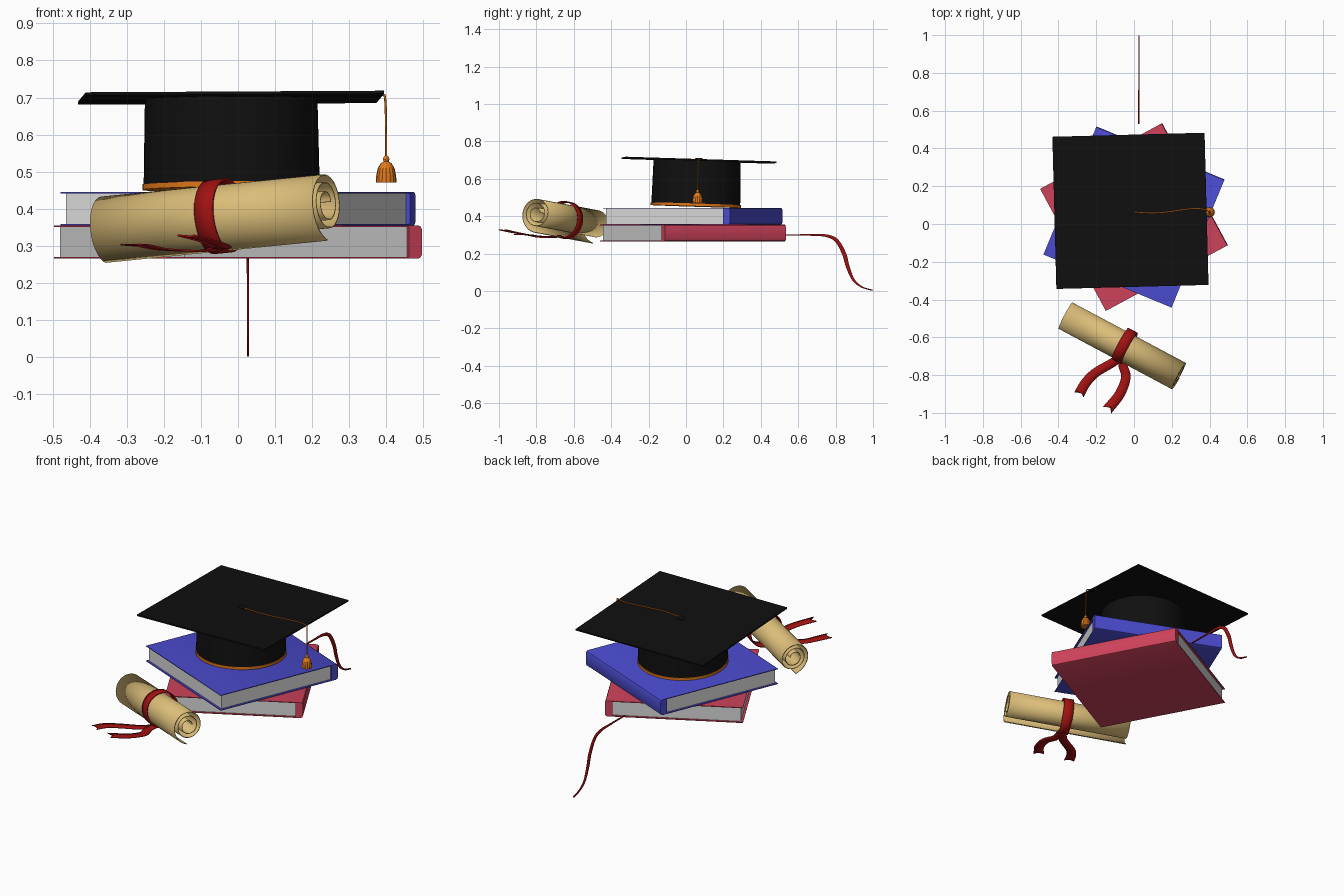
import bpy, bmesh, math
from math import cos, sin, pi, radians
from mathutils import Matrix, Vector

if "Cube" in bpy.data.objects:
    bpy.data.objects.remove(bpy.data.objects["Cube"])


def material(name, r, g, b):
    m = bpy.data.materials.new(name)
    m.use_nodes = True
    m.diffuse_color = (r, g, b, 1)
    m.node_tree.nodes["Principled BSDF"].inputs["Base Color"].default_value = (r, g, b, 1)
    return m


black = material("black_cloth", .005, .005, .005)
orange = material("orange_thread", .75, .19, .01)
paper = material("parchment", .71, .51, .19)
crimson = material("dark_red_ribbon", .36, .006, .006)
blue = material("blue_cover", .07, .07, .62)
red = material("red_cover", .62, .055, .105)
pages = material("page_white", .68, .68, .68)


def make(name, verts, faces, mat, matrix=Matrix(), angle=35):
    mesh = bpy.data.meshes.new(name)
    mesh.from_pydata([tuple(v) for v in verts], [], faces)
    bm = bmesh.new()
    bm.from_mesh(mesh)
    bmesh.ops.recalc_face_normals(bm, faces=bm.faces)
    bm.to_mesh(mesh)
    bm.free()
    mesh.materials.append(mat)
    obj = bpy.data.objects.new(name, mesh)
    bpy.context.collection.objects.link(obj)
    obj.matrix_world = matrix
    bpy.ops.object.select_all(action='DESELECT')
    obj.select_set(True)
    bpy.context.view_layer.objects.active = obj
    bpy.ops.object.shade_smooth_by_angle(angle=radians(angle))
    return obj


def extrude(name, profile, length, mat, matrix):
    """Extrude a closed (y, z) profile along x, centred."""
    n = len(profile)
    verts = [(s * length / 2, y, z) for s in (-1, 1) for y, z in profile]
    faces = [(i, (i + 1) % n, n + (i + 1) % n, n + i) for i in range(n)]
    faces += [tuple(range(n)), tuple(range(n, 2 * n))]
    return make(name, verts, faces, mat, matrix)


def lathe(name, profile, mat, matrix, segs=48, ridge=0):
    """Revolve a (radius, z) profile, optionally with ridged strands."""
    verts = []
    for r, z in profile:
        for k in range(segs):
            a = 2 * pi * k / segs
            q = r * (1 - ridge * (k % 2))
            verts.append((q * cos(a), q * sin(a), z))
    faces = []
    for j in range(len(profile) - 1):
        for k in range(segs):
            b, c = j * segs, (k + 1) % segs
            faces.append((b + k, b + c, b + segs + c, b + segs + k))
    last = (len(profile) - 1) * segs
    faces += [tuple(range(segs)), tuple(range(last, last + segs))]
    return make(name, verts, faces, mat, matrix)


def spline(points, steps=6):
    """Smooth path through the points."""
    p = [Vector(q) for q in points]
    p = [2 * p[0] - p[1]] + p + [2 * p[-1] - p[-2]]
    out = []
    for i in range(1, len(p) - 2):
        a, b, c, d = p[i - 1:i + 3]
        for s in range(steps):
            t = s / steps
            out.append(.5 * (2 * b + (c - a) * t + (2 * a - 5 * b + 4 * c - d) * t * t
                             + (3 * b - a - 3 * c + d) * t ** 3))
    return out + [p[-2]]


def strip(name, path, width, thick, mat, matrix=Matrix(), notch=0, closed=False):
    """Sweep a flat strip; width(f, tangent) gives the cross vector."""
    n, verts = len(path), []
    for i, p in enumerate(path):
        tan = (path[min(i + 1, n - 1)] - path[max(i - 1, 0)]).normalized()
        w = width(i / (n - 1), tan) / 2
        mid = p - tan * notch if i == n - 1 else p
        verts += [p - w, mid, p + w]
    faces = []
    for i in range(n if closed else n - 1):
        a, b = 3 * i, 3 * ((i + 1) % n)
        faces += [(a + k, a + k + 1, b + k + 1, b + k) for k in (0, 1)]
    obj = make(name, verts, faces, mat, matrix, 50)
    mod = obj.modifiers.new("thickness", 'SOLIDIFY')
    mod.thickness, mod.offset = thick, 0
    return obj


# Books: a C-shaped cover with a rounded spine around a page block
HALF, H, T = .367, .09, .004
for label, base, turn, mat in (("lower", .265, -61.7, red), ("upper", .355, -22.5, blue)):
    place = Matrix.Translation((0, .037, base)) @ Matrix.Rotation(radians(turn), 4, 'Z')
    lower = [(-HALF, 0), (HALF - .012, 0), (HALF - .004, .004), (HALF, .013)]
    inner = [(HALF - .04, T), (-HALF, T)]
    profile = lower + [(y, H - z) for y, z in reversed(lower)]
    profile += [(y, H - z) for y, z in reversed(inner)] + inner
    extrude(label + "_book_cover", profile, 2 * HALF, mat, place)
    block = [(-HALF + .012, T), (HALF - .038, T), (HALF - .038, H - T), (-HALF + .012, H - T)]
    extrude(label + "_book_pages", block, 2 * HALF - .024, pages, place)

# Cap: tapered crown, trim, square board and button, all slightly tilted
cap = (Matrix.Translation((-.017, .052, .455)) @ Matrix.Rotation(radians(-1.8), 4, 'X')
       @ Matrix.Rotation(radians(-.35), 4, 'Y') @ Matrix.Rotation(radians(1.5), 4, 'Z'))
lathe("cap_crown", [(.238, 0), (.233, .243)], black, cap, 64)
lathe("cap_trim", [(.237, -.003), (.241, -.003), (.241, .012), (.237, .012)], orange, cap, 64)
S = .403
extrude("cap_board", [(-S, .241), (S, .241), (S, .249), (-S, .249)], 2 * S, black,
        cap @ Matrix.Translation((0, .01, 0)))
lathe("cap_button", [(.022, .247), (.022, .253), (.014, .257)], black,
      cap @ Matrix.Translation((0, .01, 0)), 20)

# Tassel cord running over the board edge
cord = bpy.data.curves.new("tassel_cord", 'CURVE')
cord.dimensions = '3D'
cord.bevel_depth, cord.bevel_resolution = .003, 1
route = spline([(0, .063, .706), (.1, .058, .707), (.18, .064, .707), (.28, .078, .707),
                (.34, .082, .707), (.386, .072, .707), (.398, .066, .688), (.4, .062, .535)])
line = cord.splines.new('POLY')
line.points.add(len(route) - 1)
for point, co in zip(line.points, route):
    point.co = (*co, 1)
cord.materials.append(orange)
bpy.context.collection.objects.link(bpy.data.objects.new("tassel_cord", cord))

# Tassel bell with strands
lathe("tassel", [(.028, 0), (.027, .018), (.023, .038), (.015, .052), (.007, .057),
                 (.009, .063), (.007, .069), (.003, .073)], orange,
      Matrix.Translation((.4, .062, .47)), 32, .06)

# Scroll: a spiral sheet whose free edge hangs underneath
start, end = Vector((-.36, -.48, .355)), Vector((.24, -.80, .415))
along = (end - start).normalized()
across = Vector((0, 0, 1)).cross(along).normalized()
up = along.cross(across)
frame = Matrix((along, across, up)).transposed().to_4x4()
scroll = Matrix.Translation((start + end) / 2) @ frame
N, TURNS = 110, 2.7
sheet = []
for i in range(N + 1):
    t = i / N
    a = radians(262) - (1 - t) * TURNS * 2 * pi
    r = .022 + .063 * t ** .8 + .016 * max(0, (t - .88) / .12) ** 2
    sheet.append(Vector((0, r * cos(a), r * sin(a))))
length = (end - start).length
strip("scroll", sheet, lambda f, t: Vector((length, 0, 0)), .004, paper, scroll)

# Ribbon tied round the scroll
ring = []
for k in range(40):
    a = 2 * pi * k / 40
    ring.append(Vector((.012, .091 * cos(a), (.091 if sin(a) > 0 else .104) * sin(a))))
strip("scroll_ribbon", ring, lambda f, t: Vector((.056, 0, 0)), .006, crimson, scroll, closed=True)


def flat(f, tan):
    return Vector((-tan.y, tan.x, 0)).normalized() * (.044 + .012 * f)


tails = {
    "left": [(-.045, -.67, .297), (-.06, -.74, .292), (-.043, -.81, .296), (-.075, -.9, .31),
             (-.142, -.985, .328)],
    "right": [(-.05, -.67, .292), (-.1, -.725, .286), (-.2, -.785, .29), (-.255, -.84, .3),
              (-.292, -.905, .303)],
}
for side, pts in tails.items():
    strip(side + "_ribbon_tail", spline(pts), flat, .005, crimson, notch=.025)

# Bookmark ribbon trailing from the lower book
trail = spline([(.025, .53, .3), (.025, .66, .3), (.026, .75, .296), (.026, .805, .27),
                (.027, .845, .2), (.027, .865, .13), (.027, .895, .06), (.027, .94, .022),
                (.027, .997, .004)])
strip("bookmark", trail,
      lambda f, t: Vector((0, -t.z, t.y)) * (.006 + .016 * sin(pi * f) ** 2), .006, crimson)
